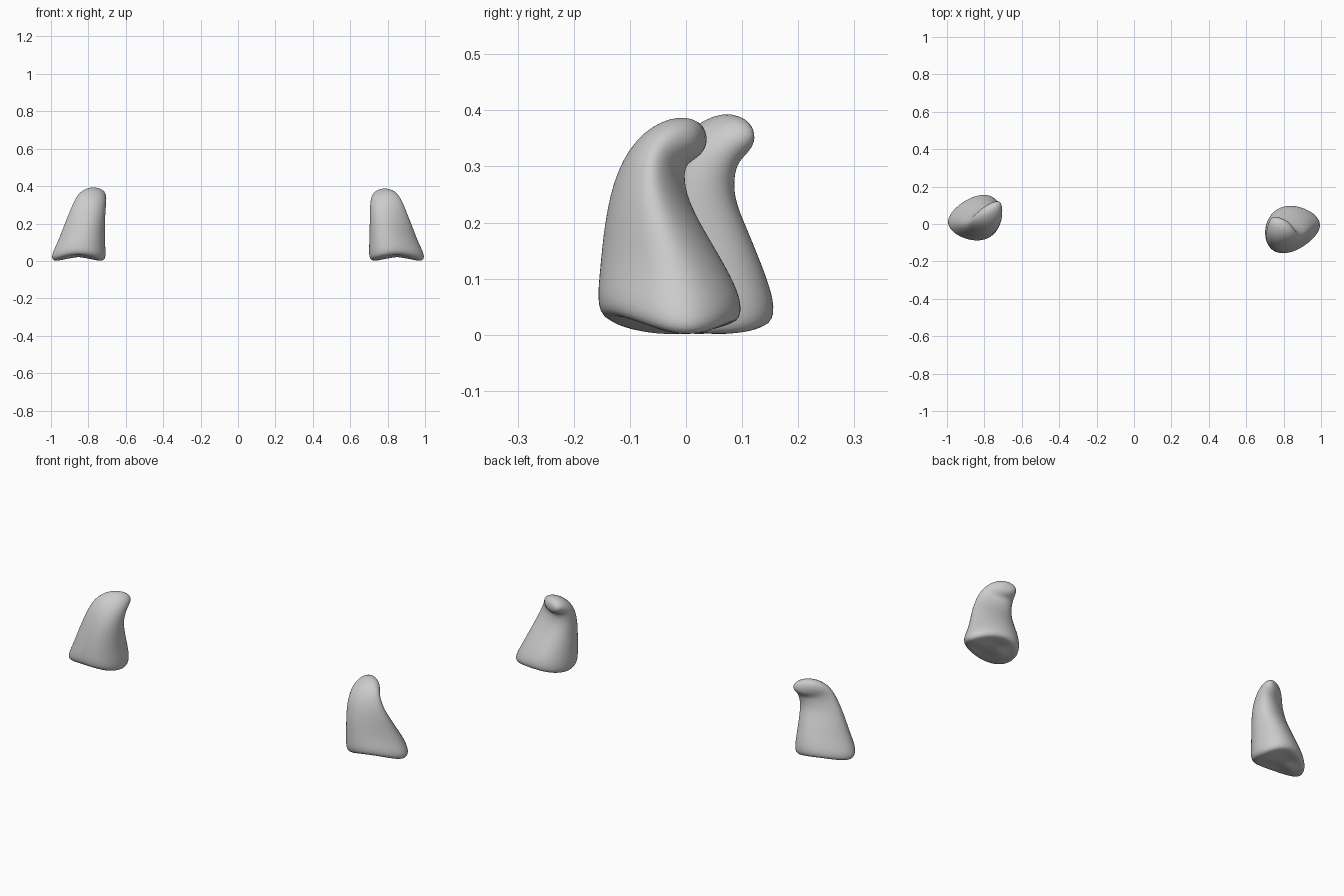
import bpy, bmesh
from math import cos, sin, tau

cube = bpy.data.objects.get("Cube")
if cube:
    bpy.data.objects.remove(cube)

SIDES = 20


def ring(side, row, droop=0.0, scale=1.0, drop=0.0):
    """Teardrop section through a front and a back point, narrow at the outer end."""
    yf, zf, yb, zb, inner, outer, shear = row
    cx, cy, cz = side * (inner + outer) / 2, (yf + yb) / 2, (zf + zb) / 2
    rx, ry, rz = (outer - inner) / 2, (yb - yf) / 2, (zb - zf) / 2
    points = []
    for i in range(SIDES):
        c, s = cos(tau * i / SIDES), sin(tau * i / SIDES)
        taper = 1 - 0.25 * c
        points.append((cx + side * rx * c * scale,
                       cy + (ry * s * taper + shear * c) * scale,
                       cz + rz * s * scale - droop * c * c - drop))
    return points


def make_ear(name, side, rows):
    # Underside rings, then the body rings up into the curled tip
    rings = [ring(side, rows[0], 0.02, 0.45, 0.026),
             ring(side, rows[0], 0.03, 0.92, 0.035)]
    for i, row in enumerate(rows):
        rings.append(ring(side, row, max(0, 0.03 - 0.015 * i)))

    bm = bmesh.new()
    loops = [[bm.verts.new(p) for p in pts] for pts in rings]
    for low, high in zip(loops, loops[1:]):
        for i in range(SIDES):
            j = (i + 1) % SIDES
            bm.faces.new((low[i], low[j], high[j], high[i]))
    bm.faces.new(loops[0])
    bm.faces.new(loops[-1])
    bmesh.ops.recalc_face_normals(bm, faces=bm.faces)
    mesh = bpy.data.meshes.new(name)
    bm.to_mesh(mesh)
    bm.free()
    mesh.shade_smooth()

    ear = bpy.data.objects.new(name, mesh)
    bpy.context.collection.objects.link(ear)
    smooth = ear.modifiers.new("Smooth", 'SUBSURF')
    smooth.levels = smooth.render_levels = 2


# Rows: front y, front z, back y, back z, inner x, outer x, shear
make_ear("left_ear", 1, [
    (-.152, .065, .103, .05, .697, 1.003, .02),
    (-.146, .12, .086, .10, .70, .967, .02),
    (-.142, .20, .03, .19, .703, .93, .01),
    (-.125, .295, -.002, .25, .703, .898, 0),
    (-.08, .365, -.008, .30, .708, .872, -.01),
    (-.01, .396, .012, .31, .72, .85, -.015),
    (.035, .375, .034, .33, .745, .815, -.01),
])
make_ear("right_ear", -1, [
    (-.092, .065, .153, .05, .703, 1.003, -.02),
    (-.086, .12, .139, .10, .71, .967, -.02),
    (-.072, .20, .103, .19, .711, .93, -.015),
    (-.047, .295, .080, .245, .707, .898, -.01),
    (0, .367, .080, .295, .702, .872, -.02),
    (.07, .403, .09, .31, .704, .845, -.025),
    (.115, .38, .116, .335, .725, .795, -.015),
])
